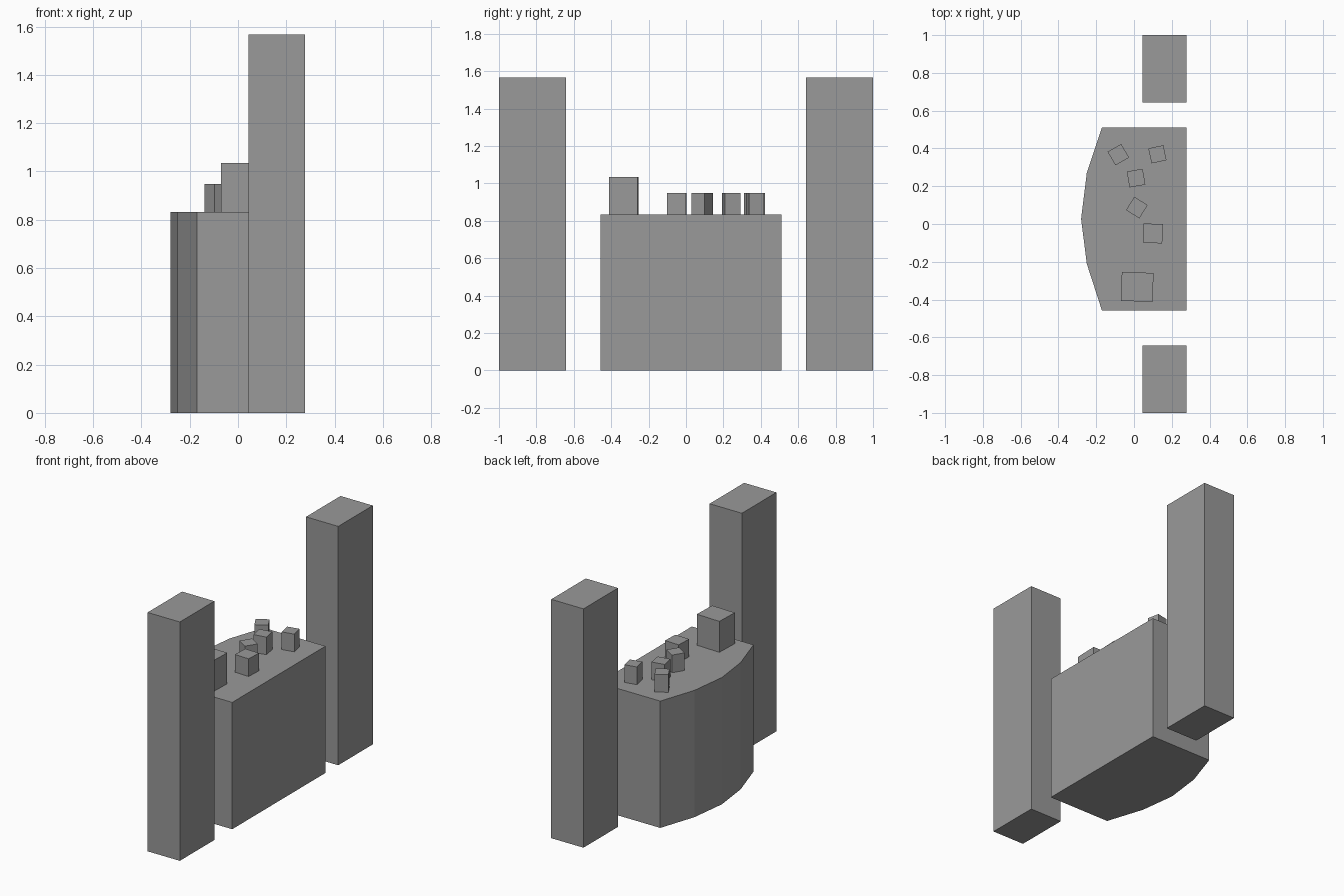
import bpy
import bmesh
from math import radians
from mathutils import Matrix

if "Cube" in bpy.data.objects:
    bpy.data.objects.remove(bpy.data.objects["Cube"], do_unlink=True)

GREY = (0.32, 0.32, 0.32, 1)
grey = bpy.data.materials.new("plain grey")
grey.use_nodes = True
grey.diffuse_color = GREY
grey.node_tree.nodes["Principled BSDF"].inputs["Base Color"].default_value = GREY


def prism(name, outline, bottom, top):
    """Extrude a counter-clockwise outline upwards into a closed solid."""
    bm = bmesh.new()
    base = bm.faces.new([bm.verts.new((x, y, bottom)) for x, y in outline])
    new = bmesh.ops.extrude_face_region(bm, geom=[base])["geom"]
    verts = [v for v in new if isinstance(v, bmesh.types.BMVert)]
    bmesh.ops.translate(bm, verts=verts, vec=(0, 0, top - bottom))
    bmesh.ops.recalc_face_normals(bm, faces=bm.faces)
    mesh = bpy.data.meshes.new(name)
    bm.to_mesh(mesh)
    bm.free()
    mesh.materials.append(grey)
    obj = bpy.data.objects.new(name, mesh)
    bpy.context.collection.objects.link(obj)
    return obj


def block(name, x, y, width, depth, bottom, top, angle=0):
    """Box centred on x, y and turned about its own vertical axis."""
    w, d = width / 2, depth / 2
    obj = prism(name, [(-w, -d), (w, -d), (w, d), (-w, d)], bottom, top)
    obj.data.transform(Matrix.Translation((x, y, 0)) @ Matrix.Rotation(radians(angle), 4, "Z"))
    return obj


# Bow-sided counter
COUNTER_TOP = 0.832
bow = [(-0.17, 0.51), (-0.25, 0.27), (-0.28, 0.027), (-0.25, -0.21), (-0.17, -0.457)]
prism("counter", bow + [(0.278, -0.457), (0.278, 0.51)], 0, COUNTER_TOP)

# Tall pillars at either end
for side, name in ((-1, "front_pillar"), (1, "back_pillar")):
    block(name, 0.161, side * 0.821, 0.234, 0.358, 0, 1.567)

# Large box on the counter
block("large_box", 0.017, -0.333, 0.168, 0.153, COUNTER_TOP, 1.035, -2)

# Scattered small boxes: x, y, size, turn
small = [(-0.083, 0.367, 0.083, 30), (0.124, 0.369, 0.081, 12), (0.011, 0.243, 0.085, 10),
         (0.015, 0.087, 0.083, -32), (0.1, -0.05, 0.102, -2)]
for i, (x, y, size, turn) in enumerate(small, 1):
    block(f"small_box_{i}", x, y, size, size, COUNTER_TOP, 0.948, turn)
